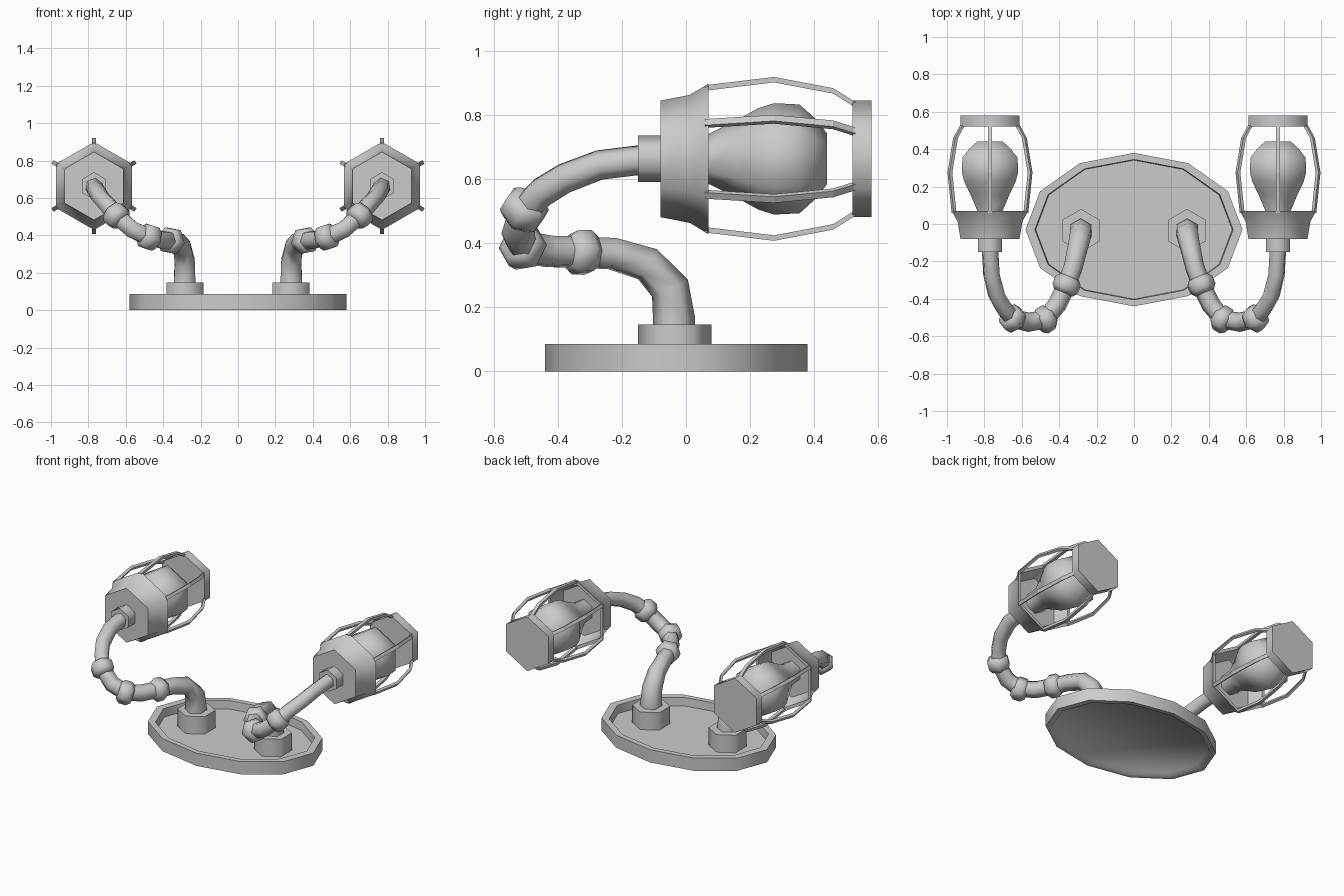
import bpy, bmesh, math
from mathutils import Vector, Matrix

if "Cube" in bpy.data.objects:
    bpy.data.objects.remove(bpy.data.objects["Cube"])


def finish(name, bm, mirror=True, angle=65):
    bmesh.ops.recalc_face_normals(bm, faces=bm.faces)
    me = bpy.data.meshes.new(name)
    bm.to_mesh(me)
    bm.free()
    if angle:
        me.shade_smooth()
        me.set_sharp_from_angle(angle=math.radians(angle))
    ob = bpy.data.objects.new(name, me)
    bpy.context.collection.objects.link(ob)
    if mirror:
        ob.modifiers.new("Mirror", 'MIRROR').use_axis[0] = True
    return ob


def loft(bm, sections, n=6):
    """Skin n-sided rings given as (centre, u, v, radius), capped at both ends."""
    rings = []
    for c, u, v, r in sections:
        rings.append([bm.verts.new(c + r * (u * math.cos(a) + v * math.sin(a)))
                      for a in (2 * math.pi * i / n for i in range(n))])
    for a, b in zip(rings, rings[1:]):
        for i in range(n):
            j = (i + 1) % n
            bm.faces.new((a[i], a[j], b[j], b[i]))
    bm.faces.new(rings[0])
    bm.faces.new(rings[-1])


def lathe(name, centre, axis, u, profile, n=6, mirror=True):
    """Turned part: profile of (distance along axis, radius)."""
    axis, u = Vector(axis), Vector(u)
    v = axis.cross(u)
    bm = bmesh.new()
    loft(bm, [(Vector(centre) + axis * d, u, v, r) for d, r in profile], n)
    return finish(name, bm, mirror)


X, Y, Z = (1, 0, 0), (0, 1, 0), (0, 0, 1)

# Oval dished base plate
base = lathe("base_plate", (0, 0, 0), Z, X,
             [(.018, .525), (0, .54), (0, .58), (.085, .58), (.085, .53), (.03, .525)],
             12, mirror=False)
base.data.transform(Matrix.Translation((0, -.03, 0)) @ Matrix.Diagonal((1, .707, 1, 1)))

# Hexagonal sockets on the base
lathe("arm_socket", (-.283, -.035, 0), Z, Y, [(.025, .115), (.147, .115)])

# Curved arm: centre line and radius
path = [(-.285, -.037, .10, .066), (-.285, -.037, .16, .066), (-.285, -.05, .26, .062),
        (-.30, -.12, .335, .056), (-.325, -.23, .368, .052), (-.36, -.325, .372, .052),
        (-.41, -.43, .375, .052), (-.475, -.51, .39, .052), (-.565, -.525, .43, .052),
        (-.65, -.505, .505, .05), (-.695, -.45, .56, .049), (-.735, -.38, .603, .048),
        (-.762, -.27, .645, .047), (-.77, -.13, .662, .047)]
pts = [Vector(p[:3]) for p in path]
frames, u = [], Vector(Y)
for i, p in enumerate(pts):
    t = (pts[min(i + 1, len(pts) - 1)] - pts[max(i - 1, 0)]).normalized()
    u = (u - t * u.dot(t)).normalized()
    frames.append((p, t, u.copy(), t.cross(u)))
bm = bmesh.new()
loft(bm, [(p, a, b, path[i][3]) for i, (p, t, a, b) in enumerate(frames)])
finish("arm", bm)

# Barrel joints along the arm
for k in (5, 7, 9):
    p, t, a, b = frames[k]
    lathe("arm_joint", p, t, a, [(-.046, .054), (-.022, .074), (.022, .074), (.046, .054)])

# Lamp head, turned about the y axis
head = (-.77, 0, .664)
lathe("lamp_neck", head, Y, Z, [(-.15, .073), (-.07, .073)])
lathe("lamp_cup", head, Y, Z, [(-.08, .182), (.012, .2), (.07, .235), (.07, .212), (-.02, .175)])
lathe("bulb", head, Y, Z, [(-.03, .07), (.07, .078), (.16, .122), (.225, .158), (.275, .174),
                           (.355, .17), (.405, .125), (.44, .08)])
lathe("lamp_end_cap", head, Y, Z, [(.52, .182), (.58, .182)])

# Six cage bars from the cup to the end cap
bm = bmesh.new()
bar = [(.06, .23), (.275, .256), (.46, .221), (.53, .177)]
for k in range(6):
    a = k * math.pi / 3
    out = Vector((math.sin(a), 0, math.cos(a)))
    side = Vector((math.cos(a), 0, -math.sin(a))) * .011
    rows = []
    for y, r in bar:
        c = Vector(head) + Vector((0, y, 0))
        rows.append([bm.verts.new(c + out * rr + s * side)
                     for rr, s in ((r, 1), (r, -1), (r - .017, -1), (r - .017, 1))])
    for p, q in zip(rows, rows[1:]):
        for i in range(4):
            j = (i + 1) % 4
            bm.faces.new((p[i], p[j], q[j], q[i]))
    bm.faces.new(rows[0])
    bm.faces.new(rows[-1])
finish("cage_bars", bm, angle=0)
